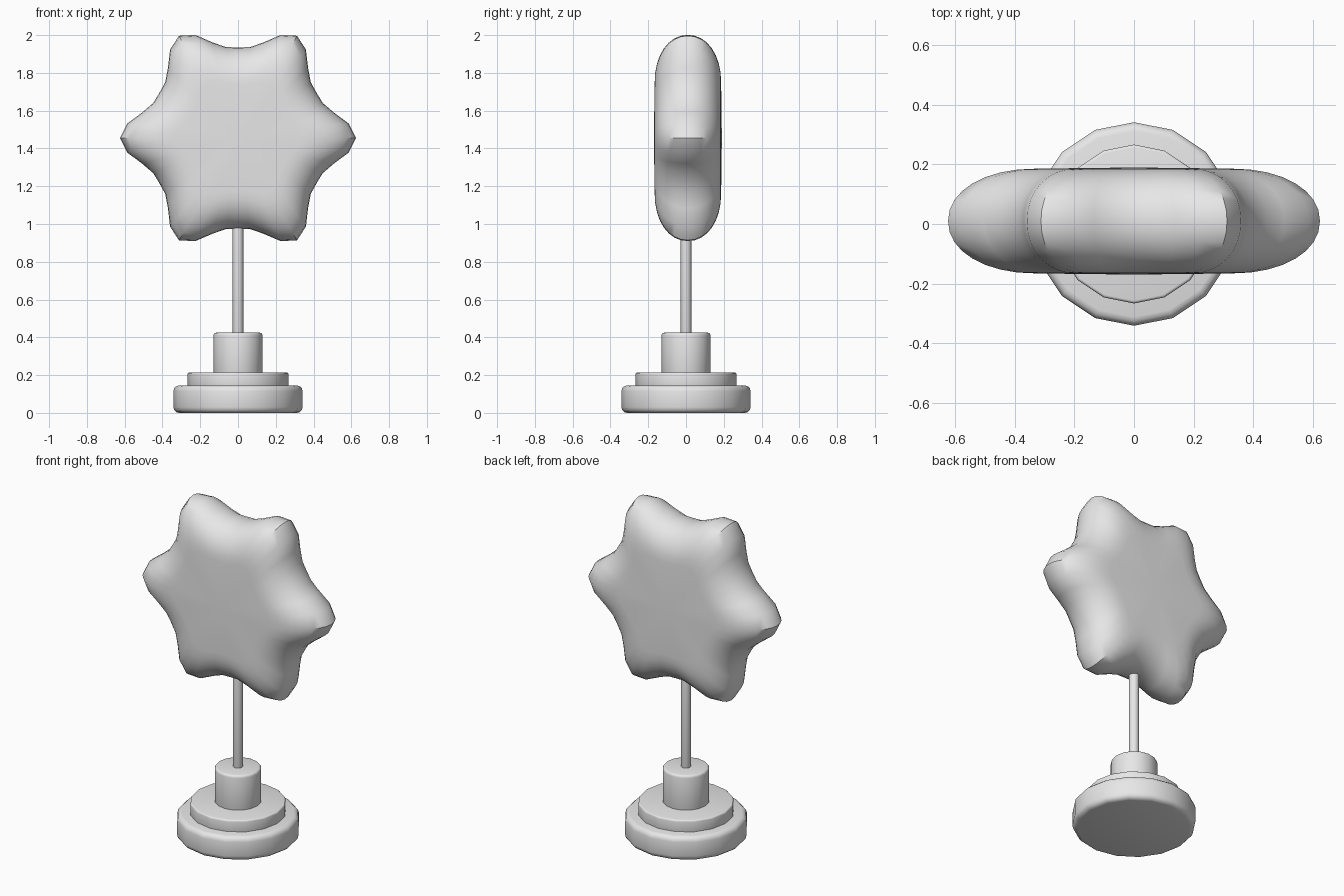
import bpy, bmesh
from math import sin, cos, pi, radians

if "Cube" in bpy.data.objects:
    bpy.data.objects.remove(bpy.data.objects["Cube"], do_unlink=True)

grey = bpy.data.materials.new("plain_grey")
grey.use_nodes = True
grey.diffuse_color = (0.8, 0.8, 0.8, 1)
grey.node_tree.nodes["Principled BSDF"].inputs["Base Color"].default_value = (0.8, 0.8, 0.8, 1)


def loft(name, rings, start, end):
    """Skin a stack of closed rings; start and end are the cap centres."""
    bm = bmesh.new()
    loops = [[bm.verts.new(p) for p in ring] for ring in rings]
    n = len(loops[0])
    for a, b in zip(loops, loops[1:]):
        for i in range(n):
            j = (i + 1) % n
            bm.faces.new((a[i], a[j], b[j], b[i]))
    for loop, centre in ((loops[0], start), (loops[-1], end)):
        tip = bm.verts.new(centre)
        for i in range(n):
            bm.faces.new((loop[i], loop[(i + 1) % n], tip))
    bmesh.ops.recalc_face_normals(bm, faces=bm.faces)
    mesh = bpy.data.meshes.new(name)
    bm.to_mesh(mesh)
    bm.free()
    mesh.materials.append(grey)
    obj = bpy.data.objects.new(name, mesh)
    bpy.context.collection.objects.link(obj)
    bpy.ops.object.select_all(action="DESELECT")
    obj.select_set(True)
    bpy.context.view_layer.objects.active = obj
    bpy.ops.object.shade_smooth_by_angle(angle=radians(40))
    return obj


def disc(name, radius, low, high, round_low, round_high, sides=16, steps=3):
    """Upright cylinder with rounded rims."""
    profile = []
    for i in range(steps + 1):
        a = i / steps * pi / 2
        profile.append((radius - round_low * (1 - sin(a)), low + round_low * (1 - cos(a))))
    for i in range(steps + 1):
        a = i / steps * pi / 2
        profile.append((radius - round_high * (1 - cos(a)), high - round_high * (1 - sin(a))))
    rings = [[(r * cos(2 * pi * i / sides), r * sin(2 * pi * i / sides), z)
              for i in range(sides)] for r, z in profile]
    return loft(name, rings, (0, 0, low), (0, 0, high))


# Stepped base, socket and rod
disc("base_plate", 0.342, 0.0, 0.145, 0.03, 0.03)
disc("base_step", 0.267, 0.13, 0.215, 0.01, 0.01)
disc("rod_socket", 0.13, 0.2, 0.425, 0.012, 0.015)
disc("rod", 0.028, 0.4, 1.3, 0.002, 0.002)

# Puffy six-pointed star
CENTRE_Y, CENTRE_Z, HALF_DEPTH, SIDES, STEPS = 0.01, 1.455, 0.176, 48, 8


def star_ring(phi):
    spread = cos(phi) ** 0.95
    y = CENTRE_Y + HALF_DEPTH * abs(sin(phi)) ** 0.95 * (1 if phi > 0 else -1)
    ring = []
    for i in range(SIDES):
        a = 2 * pi * i / SIDES
        point = ((1 + cos(6 * a)) / 2) ** 1.7
        outer = 0.48 + 0.145 * point
        inner = 0.28 + 0.05 * point
        r = inner + (outer - inner) * spread
        ring.append((r * cos(a), y, CENTRE_Z + r * sin(a)))
    return ring


angles = [k / STEPS * pi / 2 for k in range(-STEPS, STEPS + 1)]
loft("star", [star_ring(p) for p in angles],
     (0, CENTRE_Y - HALF_DEPTH - 0.004, CENTRE_Z),
     (0, CENTRE_Y + HALF_DEPTH + 0.004, CENTRE_Z))
